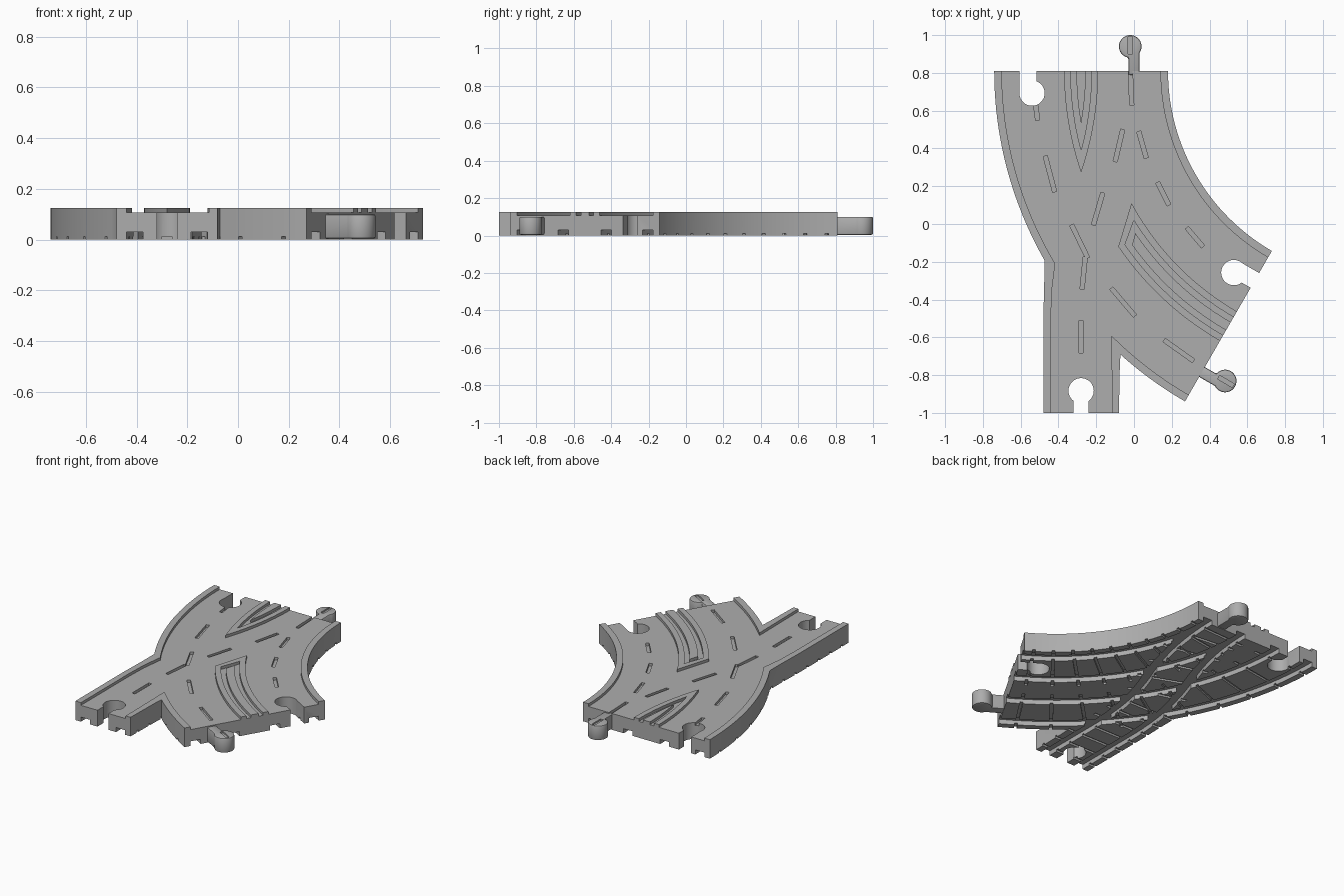
import bpy, bmesh, math
from math import sin, cos, asin, acos, radians, hypot, pi

cube = bpy.data.objects.get("Cube")
if cube:
    bpy.data.objects.remove(cube, do_unlink=True)

DECK, TOP = 0.107, 0.125          # road surface and kerb heights
CX, CY = 1.28, 0.81               # shared centre of the curved lanes
R_IN, R_OUT, KERB = 1.10, 2.02, 0.04
LANES = (1.30, 1.82)              # centre radii of the curved lanes
MID = -0.28                       # centre line of the straight lane

mat = bpy.data.materials.new("plain_grey")
mat.use_nodes = True
grey = (0.42, 0.42, 0.42, 1)
mat.diffuse_color = grey
mat.node_tree.nodes["Principled BSDF"].inputs["Base Color"].default_value = grey


def prisms(name, outlines, z0, z1):
    """One object made of upright prisms over the given outlines."""
    bm = bmesh.new()
    for pts in outlines:
        low = [bm.verts.new((x, y, z0)) for x, y in pts]
        high = [bm.verts.new((x, y, z1)) for x, y in pts]
        bm.faces.new(low[::-1])
        bm.faces.new(high)
        for i in range(len(pts)):
            j = (i + 1) % len(pts)
            bm.faces.new((low[i], low[j], high[j], high[i]))
    bmesh.ops.recalc_face_normals(bm, faces=bm.faces)
    mesh = bpy.data.meshes.new(name)
    bm.to_mesh(mesh)
    bm.free()
    mesh.materials.append(mat)
    ob = bpy.data.objects.new(name, mesh)
    bpy.context.collection.objects.link(ob)
    return ob


def apply_modifiers(ob):
    bpy.context.view_layer.update()
    graph = bpy.context.evaluated_depsgraph_get()
    mesh = bpy.data.meshes.new_from_object(ob.evaluated_get(graph))
    ob.modifiers.clear()
    ob.data = mesh


def cut(ob, outlines, z0, z1):
    cutter = prisms("cutter", outlines, z0, z1)
    cutter.hide_render = True
    mod = ob.modifiers.new("cut", "BOOLEAN")
    mod.operation, mod.solver = "DIFFERENCE", "EXACT"
    mod.use_self = True
    mod.object = cutter
    apply_modifiers(ob)
    bpy.data.objects.remove(cutter, do_unlink=True)


def arc(r, a0, a1, n=32):
    steps = [radians(a0 + (a1 - a0) * i / n) for i in range(n + 1)]
    return [(CX - r * cos(a), CY - r * sin(a)) for a in steps]


def normal_at(path, i):
    (x0, y0), (x1, y1) = path[max(i - 1, 0)], path[min(i + 1, len(path) - 1)]
    d = hypot(x1 - x0, y1 - y0)
    return (y1 - y0) / d, (x0 - x1) / d


def offset(path, o):
    out = []
    for i, (x, y) in enumerate(path):
        nx, ny = normal_at(path, i)
        out.append((x + nx * o, y + ny * o))
    return out


def strip(path, a, b):
    return offset(path, a) + offset(path, b)[::-1]


def bar(p, q, half):
    """Rectangle of the given half width from p to q."""
    return strip([p, q], -half, half)


def keyhole(end, out, side, head, stem, r, shift, w):
    """Round head joined to a straight stem, placed at a lane end."""
    d = 1 if stem > head else -1
    a0, a1 = asin((shift + w) / r), 2 * pi + asin((shift - w) / r)
    pts = []
    for i in range(33):
        a = a0 + (a1 - a0) * i / 32
        pts.append((head + d * r * cos(a), r * sin(a)))
    pts += [(stem, shift - w), (stem, shift + w)]
    return [(end[0] + u * out[0] + v * side[0],
             end[1] + u * out[1] + v * side[1]) for u, v in pts]


# Main slab
slab = prisms("track_body", [
    [(-0.48, -1), (-0.08, -1), (-0.075, -0.75)] + arc(R_OUT, 48, 60, 10)
    + arc(R_IN, 60, 0) + arc(R_OUT, 0, 29.7, 20)
    + [(-0.475, -0.3), (-0.48, -0.5)]], 0, DECK)

# Connector sockets
SE_OUT, SE_SIDE = (cos(pi / 6), -0.5), (0.5, sin(pi / 3))


def lane_end(r):
    return arc(r, 0, 60)[-1]


for end, out, side, shift, w in (
        ((MID, -1), (0, -1), (1, 0), 0, 0.04),
        ((CX - LANES[1], CY), (0, 1), (-1, 0), 0.02, 0.045),
        (lane_end(LANES[0]), SE_OUT, SE_SIDE, 0.02, 0.045)):
    cut(slab, [keyhole(end, out, side, -0.117, 0.05, 0.067, shift, w)], -0.1, 0.3)

# Underside wheel grooves and sleeper marks along each lane
S_R, S_LEN = 1.82, 0.676
weave = [(MID, -1.05), (MID, -0.8)]
for i in range(33):
    y = CY - 2 * S_LEN + 2 * S_LEN * i / 32
    if i <= 16:
        x = MID + S_R - math.sqrt(S_R ** 2 - (y - CY + 2 * S_LEN) ** 2)
    else:
        x = CX - LANES[0] - S_R + math.sqrt(S_R ** 2 - (y - CY) ** 2)
    weave.append((x, y))
weave.append((CX - LANES[0], CY + 0.05))

for path in [arc(r, -2, 62) for r in LANES] + [weave]:
    for s in (-1, 1):
        cut(slab, [strip(path, s * 0.095, s * 0.16)], -0.05, 0.03)

ties = []
for r in LANES:
    for k in range(10):
        a = 3 + 6 * k
        ties.append(bar(arc(r - 0.21, a, 60)[0], arc(r + 0.21, a, 60)[0], 0.009))
cut(slab, ties, -0.05, 0.012)
ties = []
for k in range(7):
    y = -0.93 + 0.12 * k
    ties.append(bar((MID - 0.21, y), (MID + 0.21, y), 0.009))
for i in range(14, 34, 4):
    x, y = weave[i]
    nx, ny = normal_at(weave, i)
    ties.append(bar((x - nx * 0.19, y - ny * 0.19), (x + nx * 0.19, y + ny * 0.19), 0.009))
cut(slab, ties, -0.05, 0.0125)

# Recessed lane dashes
DASHES = [
    ((-0.47, 0.36), (-0.42, 0.17)), ((-0.06, 0.50), (-0.10, 0.33)),
    ((0.025, 0.49), (0.065, 0.35)), ((0.125, 0.22), (0.185, 0.10)),
    ((0.28, -0.02), (0.365, -0.12)), ((-0.165, 0.165), (-0.215, -0.005)),
    ((-0.33, -0.005), (-0.245, -0.18)), ((-0.258, -0.175), (-0.275, -0.345)),
    ((-0.12, -0.34), (0.005, -0.487)), ((-0.28, -0.51), (-0.28, -0.683)),
    ((0.16, -0.615), (0.315, -0.725)), ((-0.525, 0.66), (-0.51, 0.55)),
    ((-0.02, 0.83), (-0.012, 0.63))]
cut(slab, [bar(p, q, 0.011) for p, q in DASHES], 0.09, 0.2)

# Connector pegs, each with a slot in its top
for name, end, out, side in (
        ("back_peg", (CX - LANES[0], CY), (0, 1), (1, 0)),
        ("front_peg", lane_end(LANES[1]), SE_OUT, (-SE_SIDE[0], -SE_SIDE[1]))):
    peg = prisms(name, [keyhole(end, out, side, 0.13, -0.02, 0.06, 0.02, 0.03)], 0.004, 0.1)
    mod = peg.modifiers.new("soft_edge", "BEVEL")
    mod.width, mod.segments = 0.008, 2
    apply_modifiers(peg)
    ends = [(end[0] + out[0] * u, end[1] + out[1] * u) for u in (0.09, 0.18)]
    cut(peg, [bar(*ends, 0.011)], 0.09, 0.2)

# Raised kerbs along the outer edges
prisms("right_kerb", [arc(R_IN, 0, 60) + arc(R_IN + KERB, 60, 0)], DECK, TOP)
prisms("left_kerb", [
    arc(R_OUT, 0, 29.7, 20) + [(-0.475, -0.3), (-0.48, -0.5), (-0.48, -1), (-0.44, -1),
                               (-0.44, -0.5), (-0.435, -0.35)]
    + arc(R_OUT - KERB, 31, 0, 20)], DECK, TOP)
prisms("front_kerb", [
    [(-0.08, -1), (-0.075, -0.75)] + arc(R_OUT, 48, 60, 10)
    + arc(R_OUT - KERB, 60, 45, 10) + [(-0.115, -1)]], DECK, TOP)


# Wedge islands between lanes: a raised rim, a gap and a raised core
def back_wedge(r):
    left = arc(r, 0, math.degrees(acos((CX - MID) / r)), 16)
    return left + [(2 * MID - x, y) for x, y in left[-2::-1]]


def front_wedge(r0, a0, r1, a1):
    return arc(r0, 60, a0, 20) + arc(r1, a1, 60, 20)


prisms("back_island_rim", [back_wedge(1.65) + back_wedge(1.615)[::-1]], DECK, TOP)
prisms("back_island_core", [back_wedge(1.585)], DECK, TOP)
prisms("front_island_rim", [front_wedge(1.47, 28.4, 1.65, 34.3)
                            + front_wedge(1.505, 31.7, 1.615, 34.7)[::-1]], DECK, TOP)
prisms("front_island_core", [front_wedge(1.535, 34, 1.585, 35.5)], DECK, TOP)

# Smooth curved walls, crisp edges
bpy.ops.object.select_all(action="DESELECT")
for ob in bpy.context.collection.objects:
    if ob.type == "MESH":
        ob.select_set(True)
        bpy.context.view_layer.objects.active = ob
bpy.ops.object.shade_smooth_by_angle(angle=radians(30))
